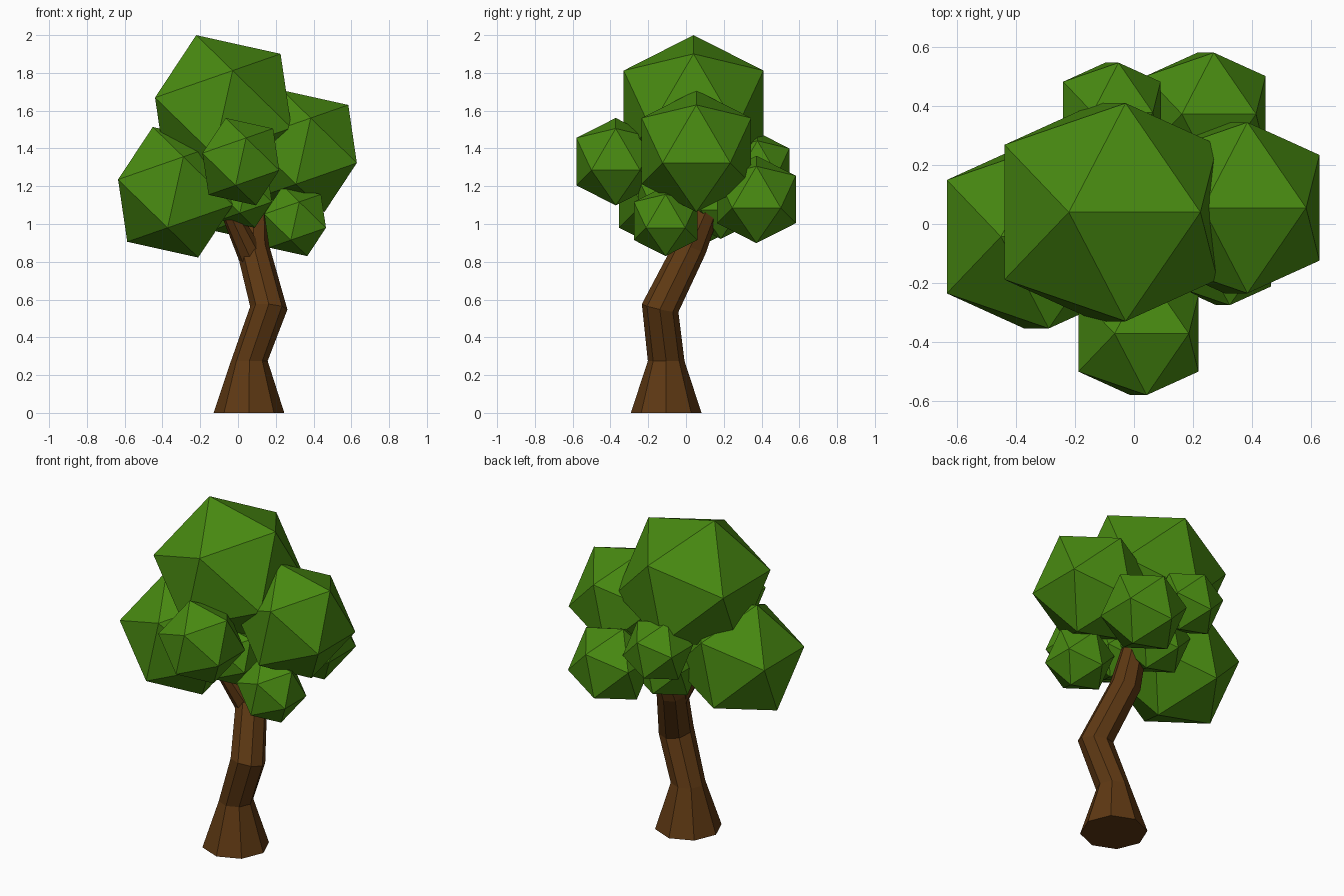
import bpy, bmesh, math
from mathutils import Vector, Matrix

if "Cube" in bpy.data.objects:
    bpy.data.objects.remove(bpy.data.objects["Cube"])


def material(name, rgb):
    m = bpy.data.materials.new(name)
    m.diffuse_color = (*rgb, 1.0)
    m.use_nodes = True
    m.node_tree.nodes["Principled BSDF"].inputs["Base Color"].default_value = m.diffuse_color
    return m


GREEN = material("leaf_green", (0.065, 0.254, 0.0055))
BROWN = material("bark_brown", (0.112, 0.040, 0.0065))


def finish(bm, name, mat):
    bmesh.ops.recalc_face_normals(bm, faces=bm.faces[:])
    me = bpy.data.meshes.new(name)
    bm.to_mesh(me)
    bm.free()
    me.materials.append(mat)
    ob = bpy.data.objects.new(name, me)
    bpy.context.collection.objects.link(ob)
    return ob


def limb(name, rings, sides=8):
    """Faceted tube through rings of (centre, radius, normal)."""
    bm = bmesh.new()
    loops = []
    for centre, radius, normal in rings:
        n = Vector(normal).normalized()
        u = (Vector((1, 0, 0)) - n * n.x).normalized()
        v = n.cross(u)
        loop = []
        for i in range(sides):
            a = 2 * math.pi * i / sides
            loop.append(bm.verts.new(Vector(centre) + radius * (math.cos(a) * u + math.sin(a) * v)))
        loops.append(loop)
    for lo, hi in zip(loops, loops[1:]):
        for i in range(sides):
            j = (i + 1) % sides
            bm.faces.new((lo[i], lo[j], hi[j], hi[i]))
    bm.faces.new(loops[0][::-1])
    bm.faces.new(loops[-1])
    return finish(bm, name, BROWN)


def leaf_clump(name, centre, radius):
    """Twenty-sided clump, all tipped the same way about y."""
    bm = bmesh.new()
    tip = Matrix.Translation(centre) @ Matrix.Rotation(math.radians(-19.2), 4, 'Y')
    bmesh.ops.create_icosphere(bm, subdivisions=1, radius=radius, matrix=tip)
    return finish(bm, name, GREEN)


# Crooked trunk with flared foot
limb("trunk", [
    ((0.058, -0.105, 0.0), 0.187, (0, 0, 1)),
    ((0.060, -0.105, 0.275), 0.097, (0, 0, 1)),
    ((0.163, -0.137, 0.555), 0.099, (0.08, 0.22, 1)),
    ((0.080, 0.020, 0.87), 0.088, (-0.1, 0.35, 1)),
    ((0.090, 0.130, 1.12), 0.065, (0, 0.4, 1)),
])

# Short side branch
limb("side_branch", [
    ((0.075, -0.01, 0.82), 0.070, (-0.4, -0.3, 1)),
    ((-0.060, -0.11, 1.10), 0.045, (-0.4, -0.3, 1)),
])

# Foliage clumps
for name, centre, radius in (
    ("crown_clump", (-0.078, 0.040, 1.589), 0.435),
    ("right_clump", (0.346, 0.055, 1.386), 0.341),
    ("left_clump", (-0.331, -0.043, 1.168), 0.366),
    ("front_clump", (0.015, -0.372, 1.330), 0.245),
    ("low_right_clump", (0.302, -0.108, 1.016), 0.197),
    ("back_right_clump", (0.243, 0.373, 1.130), 0.245),
    ("back_clump", (-0.075, 0.378, 1.298), 0.199),
    ("inner_back_clump", (0.000, 0.184, 1.110), 0.200),
    ("inner_front_clump", (0.030, -0.100, 1.150), 0.180),
):
    leaf_clump(name, centre, radius)
